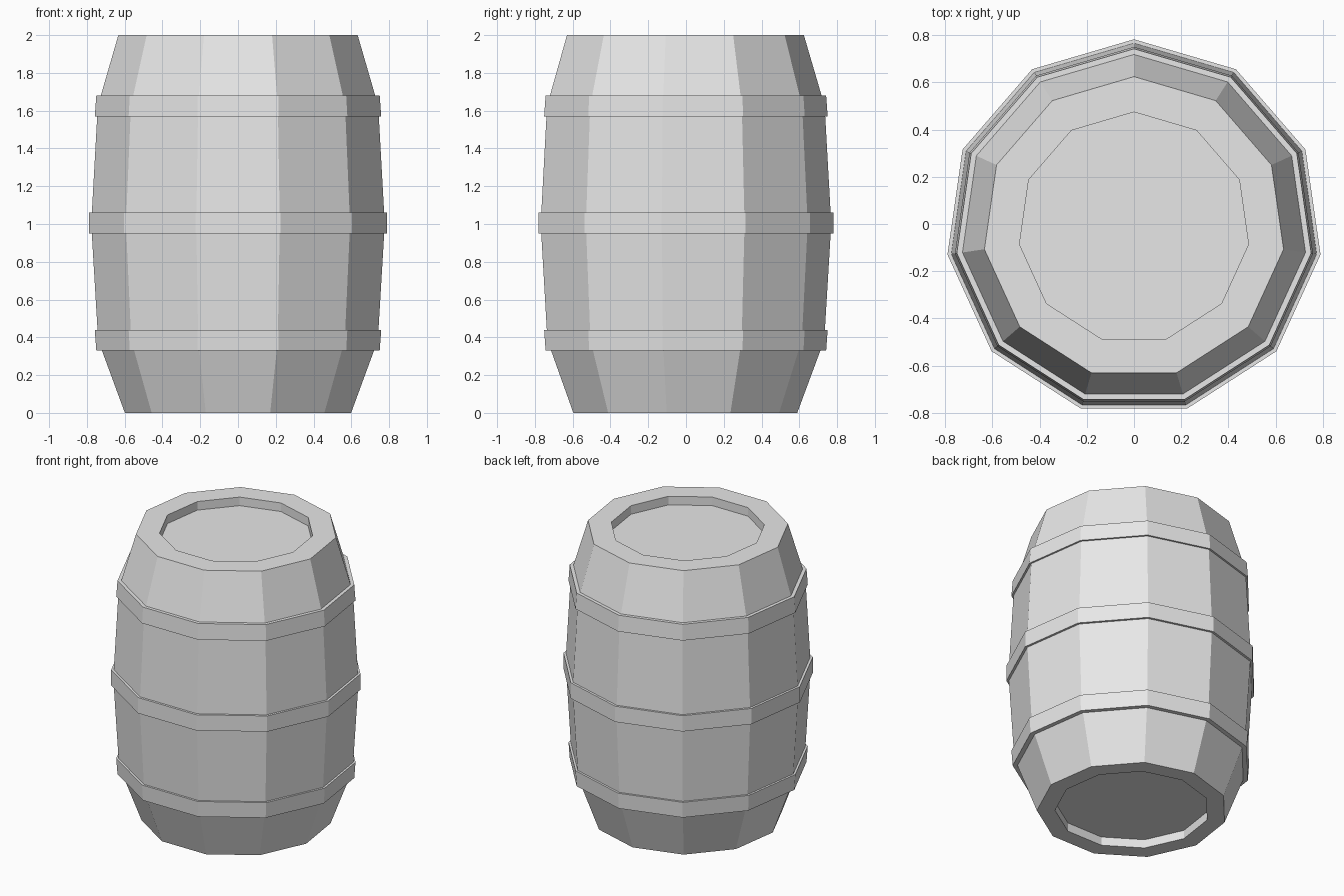
import bpy
import bmesh
import math

SIDES = 11
CENTRE_Y = -0.016  # odd side count: shift so the bounds are centred

cube = bpy.data.objects.get("Cube")
if cube:
    bpy.data.objects.remove(cube, do_unlink=True)

grey = bpy.data.materials.new("plain_grey")
grey.use_nodes = True
grey.diffuse_color = (0.8, 0.8, 0.8, 1)
grey.node_tree.nodes["Principled BSDF"].inputs["Base Color"].default_value = (0.8, 0.8, 0.8, 1)


def lathe(name, profile, closed):
    """Sweep (radius, height) points round z; an open profile gets end caps."""
    bm = bmesh.new()
    rings = []
    for r, z in profile:
        ring = []
        for i in range(SIDES):
            a = math.pi / 2 + math.tau * i / SIDES
            ring.append(bm.verts.new((r * math.cos(a), CENTRE_Y + r * math.sin(a), z)))
        rings.append(ring)
    pairs = list(zip(rings, rings[1:]))
    if closed:
        pairs.append((rings[-1], rings[0]))
    else:
        bm.faces.new(rings[0])
        bm.faces.new(rings[-1])
    for low, high in pairs:
        for i in range(SIDES):
            j = (i + 1) % SIDES
            bm.faces.new((low[i], low[j], high[j], high[i]))
    bmesh.ops.recalc_face_normals(bm, faces=bm.faces)
    mesh = bpy.data.meshes.new(name)
    bm.to_mesh(mesh)
    bm.free()
    mesh.materials.append(grey)
    obj = bpy.data.objects.new(name, mesh)
    bpy.context.collection.objects.link(obj)
    return obj


# Barrel body with a recessed head at each end
lathe("barrel_body", [
    (0.49, 0.06), (0.49, 0), (0.605, 0), (0.748, 0.385), (0.785, 1.0),
    (0.75, 1.625), (0.64, 2.0), (0.49, 2.0), (0.49, 1.94),
], closed=False)

# Hoops: bottom height, top height, bottom radius, top radius
hoops = {
    "lower_hoop": (0.33, 0.44, 0.758, 0.766),
    "middle_hoop": (0.95, 1.06, 0.798, 0.798),
    "upper_hoop": (1.57, 1.68, 0.766, 0.758),
}
for name, (z0, z1, r0, r1) in hoops.items():
    lathe(name, [(r0 - 0.06, z0), (r0, z0), (r1, z1), (r1 - 0.06, z1)], closed=True)
